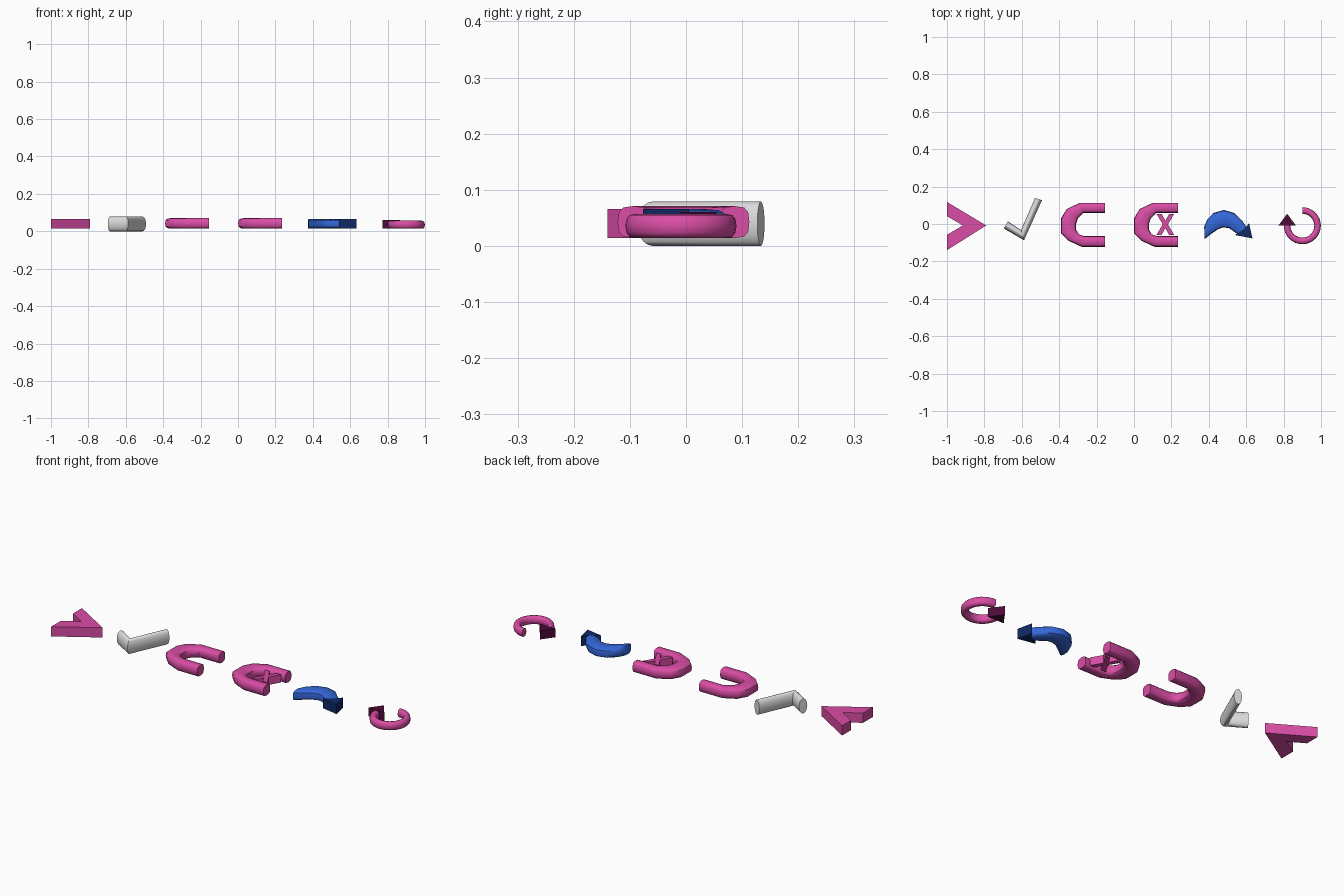
import bpy, bmesh, math

if "Cube" in bpy.data.objects:
    bpy.data.objects.remove(bpy.data.objects["Cube"])


def material(name, rgb):
    m = bpy.data.materials.new(name)
    m.diffuse_color = (*rgb, 1)
    m.use_nodes = True
    m.node_tree.nodes["Principled BSDF"].inputs["Base Color"].default_value = m.diffuse_color
    return m


PINK = material("pink", (0.70, 0.075, 0.38))
GREY = material("light_grey", (0.72, 0.72, 0.72))
BLUE = material("blue", (0.034, 0.138, 0.70))
MAROON = material("dark_maroon", (0.075, 0.003, 0.038))
NAVY = material("navy", (0.005, 0.022, 0.13))


def finish(name, bm, mat, angle):
    bmesh.ops.recalc_face_normals(bm, faces=bm.faces)
    me = bpy.data.meshes.new(name)
    bm.to_mesh(me)
    bm.free()
    me.materials.append(mat)
    ob = bpy.data.objects.new(name, me)
    bpy.context.collection.objects.link(ob)
    bpy.ops.object.select_all(action='DESELECT')
    ob.select_set(True)
    bpy.context.view_layer.objects.active = ob
    if angle:
        bpy.ops.object.shade_smooth_by_angle(angle=math.radians(angle))
    return ob


def plate(name, pts, z0, z1, mat):
    """Flat outline extruded upwards."""
    bm = bmesh.new()
    f = bm.faces.new([bm.verts.new((x, y, z0)) for x, y in pts])
    r = bmesh.ops.extrude_face_region(bm, geom=[f])
    for v in r["geom"]:
        if isinstance(v, bmesh.types.BMVert):
            v.co.z = z1
    return finish(name, bm, mat, 0)


def sweep(name, stations, z0, z1, mat, sides=12, power=1.0, angle=40):
    """Rounded section stretched between an outer and an inner edge point."""
    def soft(v):
        return math.copysign(abs(v) ** power, v)
    bm = bmesh.new()
    rings = []
    for (ax, ay), (bx, by) in stations:
        ring = []
        for i in range(sides):
            a = 2 * math.pi * i / sides
            c, s = soft(math.cos(a)) / 2, soft(math.sin(a)) / 2
            ring.append(bm.verts.new(((ax + bx) / 2 + (ax - bx) * c,
                                      (ay + by) / 2 + (ay - by) * c,
                                      (z0 + z1) / 2 + (z1 - z0) * s)))
        rings.append(ring)
    for p, q in zip(rings, rings[1:]):
        for i in range(sides):
            j = (i + 1) % sides
            bm.faces.new((p[i], p[j], q[j], q[i]))
    bm.faces.new(rings[0])
    bm.faces.new(rings[-1])
    return finish(name, bm, mat, angle)


# notched pointer
plate("pointer", [(-1, 0.118), (-0.79, -0.008), (-1, -0.14), (-1, -0.058),
                  (-0.915, -0.008), (-1, 0.042)], 0.014, 0.066, PINK)

# tick made from an oval bar
sweep("tick", [((-0.674, 0.014), (-0.696, -0.024)),
               ((-0.604, -0.032), (-0.588, -0.087)),
               ((-0.529, 0.14), (-0.492, 0.127))], 0, 0.079, GREY, 20)

# two horseshoes
SHOE = [((0.235, 0.113), (0.235, 0.06)), ((0.10, 0.113), (0.12, 0.06)),
        ((0.03, 0.08), (0.09, 0.03)), ((0, 0.03), (0.08, 0.0)),
        ((0, -0.05), (0.08, -0.03)), ((0.04, -0.09), (0.095, -0.055)),
        ((0.11, -0.122), (0.125, -0.065)), ((0.235, -0.122), (0.235, -0.065))]
for name, dx in (("plain_horseshoe", -0.39), ("crossed_horseshoe", 0.0)):
    sweep(name, [((a + dx, b), (c + dx, d)) for (a, b), (c, d) in SHOE],
          0.014, 0.071, PINK, 12, 0.65)

# cross inside the second horseshoe
half = [(-.047, .056), (-.02, .056), (0, .02), (.02, .056), (.047, .056), (.014, 0)]
plate("cross", [(0.1675 + s * x, -0.002 + s * y) for s in (1, -1) for x, y in half],
      0.02, 0.062, PINK)

# curved arrow: tapered bow and head
sweep("bow", [((0.375, -0.015), (0.378, -0.08)), ((0.39, 0.022), (0.417, -0.05)),
              ((0.425, 0.059), (0.449, -0.028)), ((0.481, 0.075), (0.476, -0.018)),
              ((0.535, 0.059), (0.508, -0.022)), ((0.583, 0.011), (0.545, -0.048)),
              ((0.604, -0.021), (0.567, -0.059))],
      0.014, 0.066, BLUE, 12, 0.65)
plate("bow_head", [(0.54, -0.059), (0.633, -0.077), (0.615, 0.005), (0.595, -0.022)],
      0.014, 0.066, NAVY)

# round arrow: three-quarter ring and head
arc = []
for i in range(25):
    a = math.radians(90 - 270 * i / 24)
    c, s = math.cos(a), math.sin(a)
    arc.append(((0.9 + 0.099 * c, -0.009 + 0.099 * s),
                (0.9 + 0.064 * c, -0.009 + 0.064 * s)))
sweep("ring", arc, 0.014, 0.057, PINK, 12, 0.8)
plate("ring_head", [(0.772, -0.009), (0.866, -0.009), (0.819, 0.055)],
      0.014, 0.06, MAROON)
